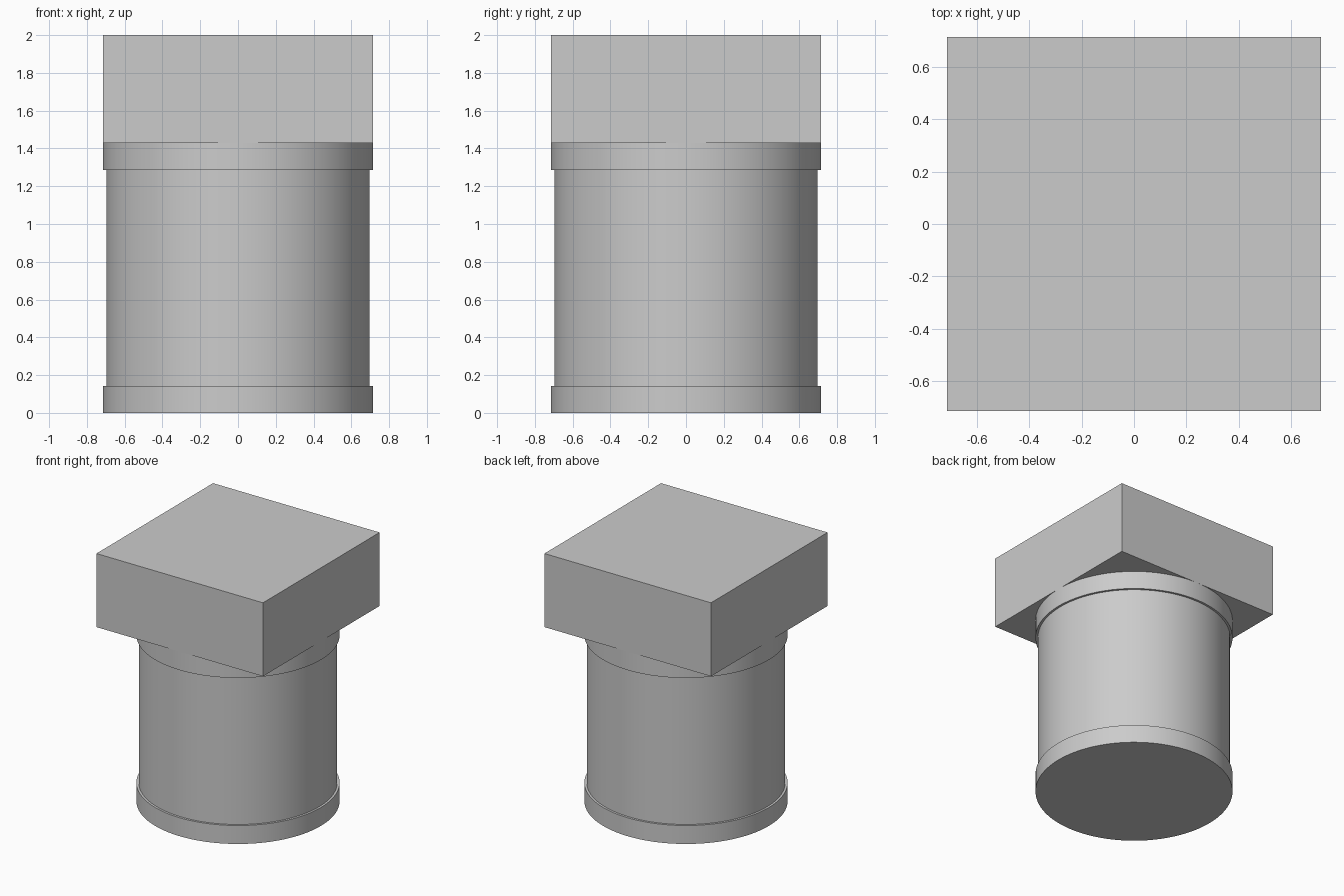
import bpy
import math

# Remove the default object
cube = bpy.data.objects.get("Cube")
if cube:
    bpy.data.objects.remove(cube, do_unlink=True)

HALF = 0.714          # half width of the cap and radius of the collars
BODY_RADIUS = 0.697
COLLAR = 0.143        # collar height
CAP_BASE = 1.43
TOP = 2.0

# Single grey finish
grey = bpy.data.materials.new("light_grey")
grey.use_nodes = True
colour = (0.6, 0.6, 0.6, 1)
grey.diffuse_color = colour
grey.node_tree.nodes["Principled BSDF"].inputs["Base Color"].default_value = colour


def cylinder(name, radius, bottom, top):
    bpy.ops.mesh.primitive_cylinder_add(
        vertices=128, radius=radius, depth=top - bottom,
        location=(0, 0, (bottom + top) / 2))
    obj = bpy.context.object
    obj.name = name
    obj.data.materials.append(grey)
    bpy.ops.object.shade_smooth_by_angle(angle=math.radians(30))
    return obj


# Round column between two slightly wider collars
cylinder("bottom_collar", HALF, 0, COLLAR)
cylinder("column_body", BODY_RADIUS, COLLAR, CAP_BASE - COLLAR)
cylinder("top_collar", HALF, CAP_BASE - COLLAR, CAP_BASE)

# Square block on top
bpy.ops.mesh.primitive_cube_add(size=1, location=(0, 0, (CAP_BASE + TOP) / 2))
cap = bpy.context.object
cap.name = "square_cap"
cap.scale = (2 * HALF, 2 * HALF, TOP - CAP_BASE)
bpy.ops.object.transform_apply(location=False, rotation=False, scale=True)
cap.data.materials.append(grey)
